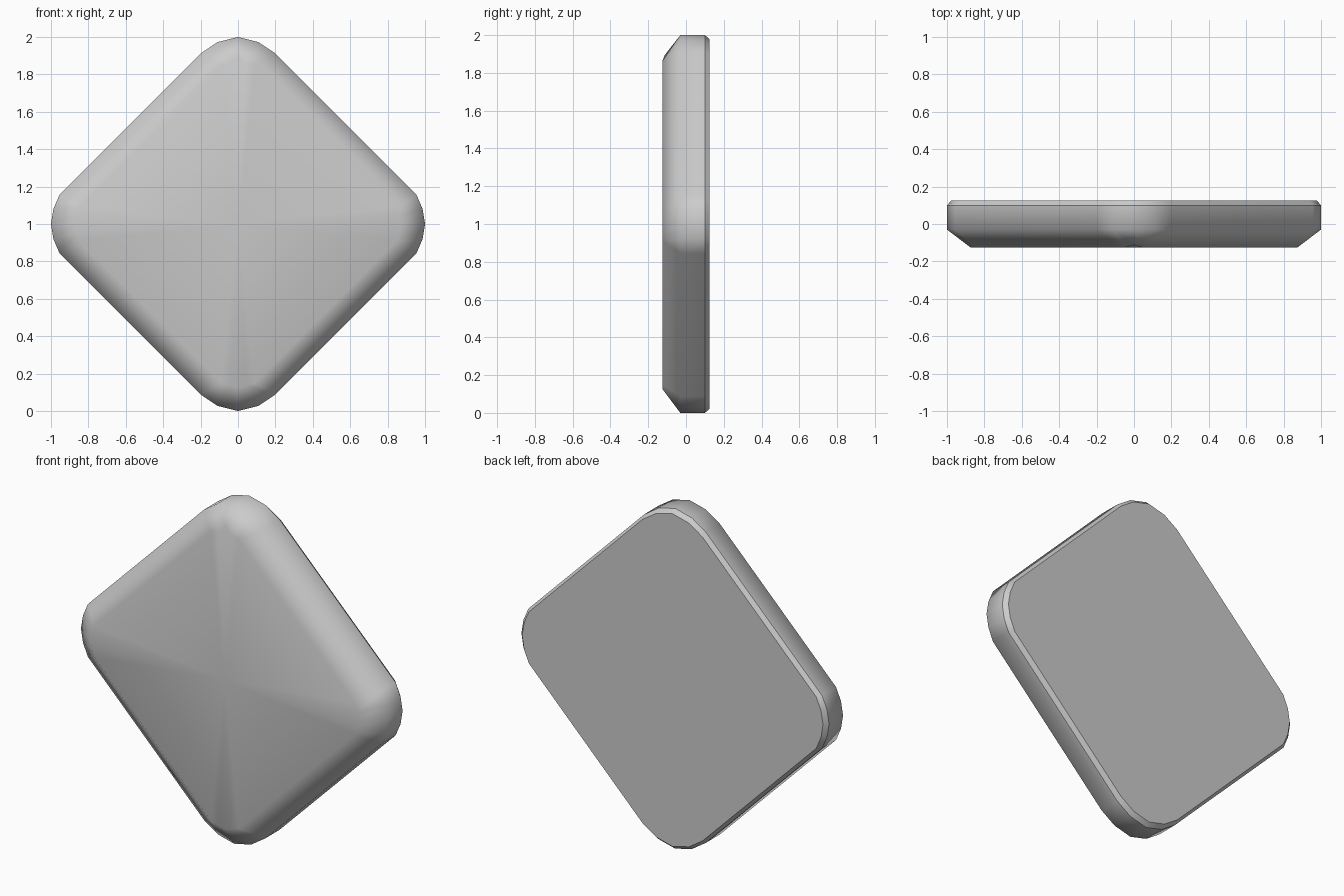
import bpy, bmesh, math

if "Cube" in bpy.data.objects:
    bpy.data.objects.remove(bpy.data.objects["Cube"])

# Half corner profiles: (distance across the tip, distance from the centre)
OUTER_TALL = [(0.20, 0.912), (0.11, 0.972), (0.0, 1.0)]
OUTER_WIDE = [(0.155, 0.955), (0.08, 0.987), (0.0, 1.0)]
INNER = [(0.09, 0.85), (0.045, 0.863), (0.0, 0.874)]


def outline(tall, wide, inset=0.0):
    """Rounded diamond in x/z, built from four corners turned by 90 degrees."""
    points = []
    for i, prof in enumerate((tall, wide, tall, wide)):
        corner = prof + [(-w, d) for w, d in reversed(prof[:-1])]
        c, s = round(math.cos(i * math.pi / 2)), round(math.sin(i * math.pi / 2))
        for w, d in corner:
            k = 1 - inset
            points.append(((w * c - d * s) * k, (w * s + d * c) * k))
    return points


bm = bmesh.new()
rings = []
for pts, y in (
    (outline(INNER, INNER), -0.125),                    # front face edge
    (outline(OUTER_TALL, OUTER_WIDE), -0.03),           # end of wide chamfer
    (outline(OUTER_TALL, OUTER_WIDE), 0.10),            # side wall
    (outline(OUTER_TALL, OUTER_WIDE, 0.022), 0.125),    # small back chamfer
):
    rings.append([bm.verts.new((x, y, z + 1)) for x, z in pts])

for a, b in zip(rings, rings[1:]):
    for i in range(len(a)):
        j = (i + 1) % len(a)
        bm.faces.new((a[i], a[j], b[j], b[i]))

# Front fan, with the upper tip dipping slightly backwards
front = rings[0]
centre = bm.verts.new((0, -0.125, 1.0))
for i in range(len(front)):
    bm.faces.new((centre, front[(i + 1) % len(front)], front[i]))
front[2].co.y, front[2].co.z = -0.112, 1.895

bm.faces.new(rings[3])
bmesh.ops.recalc_face_normals(bm, faces=bm.faces)

# Smooth surfaces, crisp edges on the back chamfer only
for f in bm.faces:
    f.smooth = True
for ring in rings[2:]:
    for i in range(len(ring)):
        bm.edges.get((ring[i], ring[(i + 1) % len(ring)])).smooth = False

mesh = bpy.data.meshes.new("diamond_panel")
bm.to_mesh(mesh)
bm.free()
panel = bpy.data.objects.new("diamond_panel", mesh)
bpy.context.collection.objects.link(panel)

# Keep the large faces flat under smooth shading
mod = panel.modifiers.new("flat_faces", 'WEIGHTED_NORMAL')
mod.keep_sharp = True
